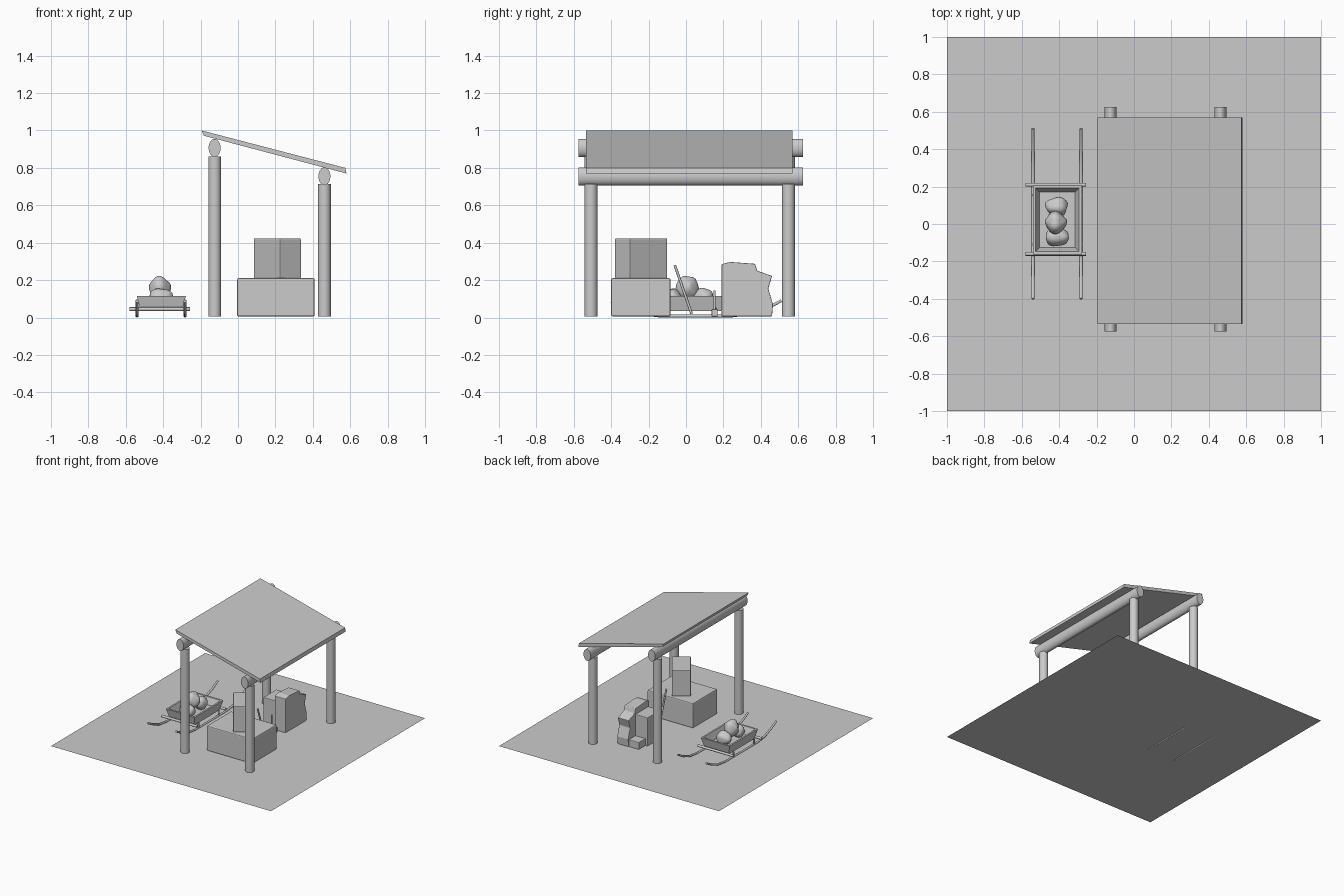
import bpy, bmesh, math
from mathutils import Vector

if "Cube" in bpy.data.objects:
    bpy.data.objects.remove(bpy.data.objects["Cube"])


def finish(name, bm, smooth=False, bevel=0):
    bmesh.ops.recalc_face_normals(bm, faces=bm.faces)
    me = bpy.data.meshes.new(name)
    bm.to_mesh(me)
    bm.free()
    ob = bpy.data.objects.new(name, me)
    bpy.context.collection.objects.link(ob)
    if bevel:
        m = ob.modifiers.new("bevel", 'BEVEL')
        m.width, m.segments = bevel, 2
    if smooth:
        bpy.ops.object.select_all(action='DESELECT')
        ob.select_set(True)
        bpy.context.view_layer.objects.active = ob
        bpy.ops.object.shade_smooth_by_angle(angle=math.radians(40))
    return ob


def box(name, lo, hi, bevel=0, turn=0):
    bm = bmesh.new()
    bmesh.ops.create_cube(bm, size=1)
    lo, hi = Vector(lo), Vector(hi)
    bmesh.ops.scale(bm, vec=hi - lo, verts=bm.verts)
    ob = finish(name, bm, bevel=bevel)
    ob.location = (lo + hi) / 2
    ob.rotation_euler.z = turn
    return ob


def rod(name, a, b, r, sides=32):
    # cylinder between two points
    a, b = Vector(a), Vector(b)
    bm = bmesh.new()
    bmesh.ops.create_cone(bm, cap_ends=True, segments=sides, radius1=r, radius2=r,
                          depth=(b - a).length)
    ob = finish(name, bm, smooth=True)
    ob.location = (a + b) / 2
    ob.rotation_euler = (b - a).to_track_quat('Z', 'Y').to_euler()
    return ob


def extrude(name, profile, vec, bevel=0):
    bm = bmesh.new()
    f = bm.faces.new([bm.verts.new(p) for p in profile])
    g = bmesh.ops.extrude_face_region(bm, geom=[f])
    bmesh.ops.translate(bm, vec=vec, verts=[v for v in g['geom'] if isinstance(v, bmesh.types.BMVert)])
    return finish(name, bm, bevel=bevel)


# ground sheet
bm = bmesh.new()
bmesh.ops.create_grid(bm, x_segments=1, y_segments=1, size=1)
finish("ground_sheet", bm).location.z = 0.006

# posts, beams and sloping roof
for side, x, top, beam_z in (("tall", -0.125, 0.86, 0.907), ("short", 0.462, 0.715, 0.755)):
    for end, y in (("front", -0.508), ("back", 0.548)):
        rod(f"{side}_{end}_post", (x, y, 0.006), (x, y, top), 0.034)
    beam = rod(f"{side}_beam", (x, -0.575, beam_z), (x, 0.625, beam_z), 0.032)
    beam.rotation_euler = (math.pi / 2, 0, 0)
    beam.scale.y = 1.5
roof = [(-0.195, 1.0), (-0.183, 0.972), (0.58, 0.77), (0.574, 0.80)]
extrude("roof", [(x, -0.535, z) for x, z in roof], (0, 1.105, 0))

# stacked stone blocks
box("lower_block", (-0.005, -0.4, 0.006), (0.41, -0.083, 0.21), 0.008)
box("upper_block", (0.14, -0.3625, 0.21), (0.28, -0.1175, 0.423), 0.005, math.radians(35))

# half-carved rough block
slab = [(0.19, 0.006), (0.19, 0.285), (0.235, 0.297), (0.37, 0.287), (0.38, 0.25), (0.46, 0.222),
        (0.44, 0.155), (0.465, 0.07), (0.46, 0.006)]
extrude("rough_slab", [(0.20, y, z) for y, z in slab], (0.1, 0, 0), 0.004)
box("carved_core", (0.09, 0.2, 0.006), (0.21, 0.37, 0.24), 0.004)
box("rough_base", (0.11, 0.36, 0.006), (0.21, 0.455, 0.065), 0.004)

# hand tools
rod("long_tool", (0.22, 0.03, 0.02), (0.22, -0.06, 0.28), 0.007, sides=12)
rod("hammer_handle", (0.2, 0.153, 0.03), (0.2, 0.153, 0.145), 0.006, sides=12)
box("hammer_head", (0.16, 0.137, 0.006), (0.24, 0.169, 0.045), 0.003)

# sled tray with flared sides
bm = bmesh.new()
rings = []
for hx, hy, z in ((0.11, 0.165, 0.035), (0.131, 0.185, 0.115), (0.117, 0.17, 0.115), (0.095, 0.148, 0.06)):
    rings.append([bm.verts.new((-0.41 + sx * hx, 0.022 + sy * hy, z))
                  for sx, sy in ((-1, -1), (1, -1), (1, 1), (-1, 1))])
for a, b in zip(rings, rings[1:]):
    for i in range(4):
        j = (i + 1) % 4
        bm.faces.new((a[i], a[j], b[j], b[i]))
bm.faces.new(rings[0])
bm.faces.new(rings[-1])
finish("sled_tray", bm)

# sled runners and cross bars
path = [(-0.40, 0.088), (-0.33, 0.052), (-0.25, 0.022), (-0.15, 0.009), (0.05, 0.008),
        (0.25, 0.009), (0.36, 0.022), (0.44, 0.052), (0.51, 0.09)]
for side, x in (("left", -0.54), ("right", -0.283)):
    cu = bpy.data.curves.new(f"{side}_runner", 'CURVE')
    cu.dimensions = '3D'
    cu.bevel_depth, cu.bevel_resolution, cu.use_fill_caps = 0.008, 3, True
    sp = cu.splines.new('POLY')
    sp.points.add(len(path) - 1)
    for p, (y, z) in zip(sp.points, path):
        p.co = (x, y, z, 1)
    bpy.context.collection.objects.link(bpy.data.objects.new(f"{side}_runner", cu))
    for end, y in (("front", -0.11), ("back", 0.155)):
        rod(f"{side}_{end}_strut", (x, y, 0.01), (x, y, 0.05), 0.007, sides=12)
for end, y in (("front", -0.16), ("back", 0.21)):
    rod(f"{end}_cross_bar", (-0.58, y, 0.045), (-0.257, y, 0.045), 0.01, sides=16)

# lumpy rocks on the sled
for n, (x, y, z, size) in enumerate(((-0.412, 0.095, 0.105, (0.06, 0.052, 0.052)),
                                     (-0.418, 0.008, 0.155, (0.06, 0.058, 0.065)),
                                     (-0.412, -0.07, 0.105, (0.06, 0.05, 0.052)))):
    bm = bmesh.new()
    bmesh.ops.create_icosphere(bm, subdivisions=3, radius=1)
    for v in bm.verts:
        p = v.co.copy()
        v.co *= 1 + 0.07 * (math.sin(4 * p.x + 2 * n) + math.sin(5 * p.y + n) * math.cos(4 * p.z - n))
    bmesh.ops.scale(bm, vec=size, verts=bm.verts)
    finish(f"rock_{n + 1}", bm, smooth=True).location = (x, y, z)
